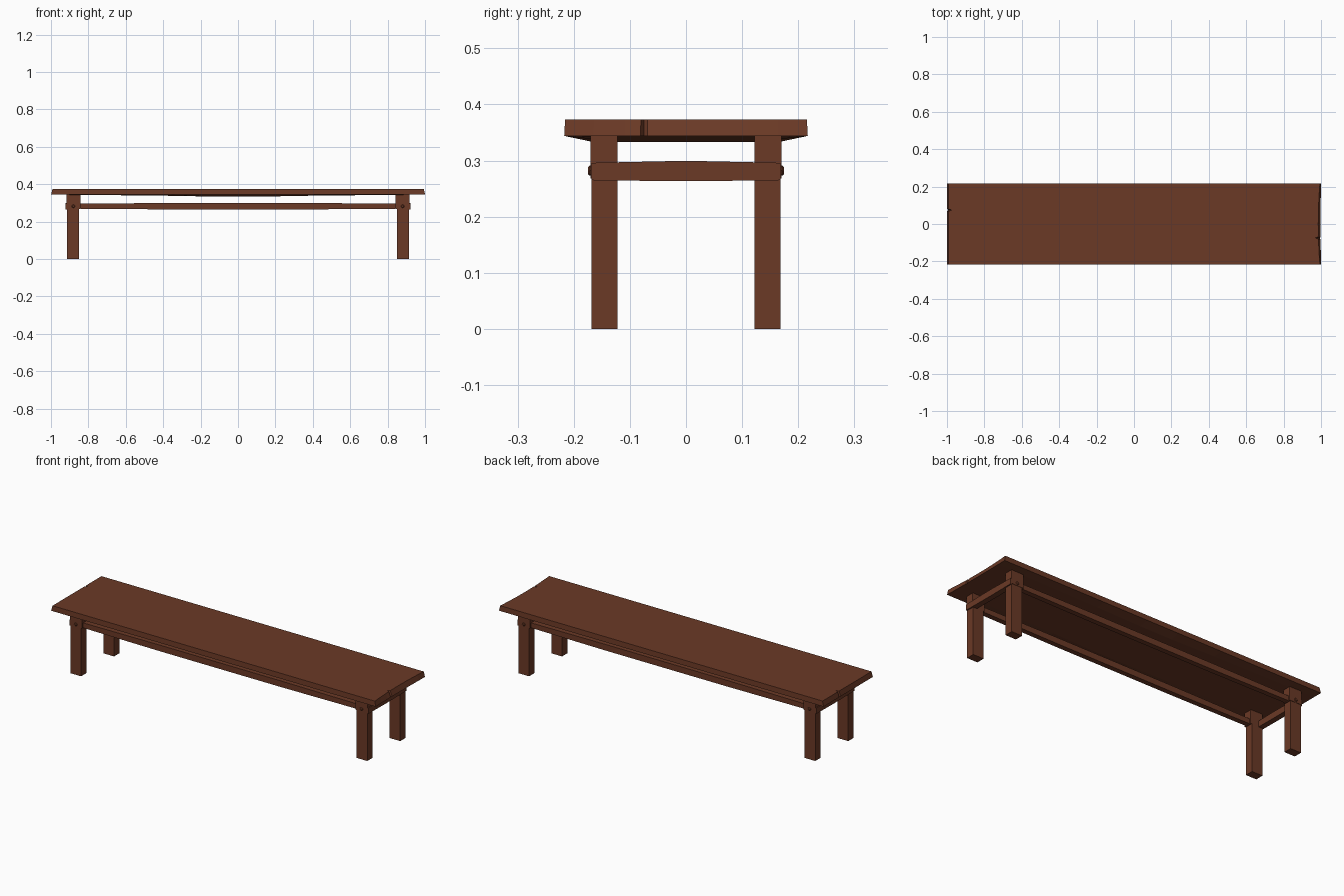
import bpy, bmesh, math
from mathutils import Vector

if "Cube" in bpy.data.objects:
    bpy.data.objects.remove(bpy.data.objects["Cube"])

wood = bpy.data.materials.new("dark brown wood")
wood.diffuse_color = (0.145, 0.041, 0.019, 1)
wood.use_nodes = True
wood.node_tree.nodes["Principled BSDF"].inputs["Base Color"].default_value = wood.diffuse_color


def finish(name, bm):
    bmesh.ops.recalc_face_normals(bm, faces=bm.faces)
    me = bpy.data.meshes.new(name)
    bm.to_mesh(me)
    bm.free()
    me.materials.append(wood)
    ob = bpy.data.objects.new(name, me)
    bpy.context.collection.objects.link(ob)
    return ob


def loft(name, rings):
    """Closed solid through a row of equal-sized rings of points."""
    bm = bmesh.new()
    vs = [[bm.verts.new(p) for p in r] for r in rings]
    n = len(vs[0])
    for a, b in zip(vs, vs[1:]):
        for i in range(n):
            j = (i + 1) % n
            bm.faces.new((a[i], a[j], b[j], b[i]))
    # end caps made of strips so the worn ends stay well shaped
    for r in (vs[0], vs[-1]):
        for i in range(n // 2 - 1):
            bm.faces.new((r[i], r[i + 1], r[n - 2 - i], r[n - 1 - i]))
    return finish(name, bm)


def box(name, x0, x1, y0, y1, z0, z1):
    return loft(name, [[(x, y0, z0), (x, y1, z0), (x, y1, z1), (x, y0, z1)]
                       for x in (x0, x1)])


# seat: thick plank, slightly sagging underneath, with worn, split ends
ys = [-0.217, -0.165, -0.11, -0.081, -0.075, -0.069, 0, 0.069, 0.075, 0.081, 0.11, 0.165, 0.217]


def end_inset(s, y):
    wave = 0.009 * max(0, 1 - (y / 0.217) ** 2) if s > 0 else 0.002
    split = 0.018 if abs(y + s * 0.075) < 0.003 else 0
    return wave + split


rings = []
for x in (-1, -0.84, -0.37, -0.1, 0.1, 0.37, 0.84, 1):
    s = 1 if x > 0 else -1
    tip = abs(x) == 1
    bottom, top = [], []
    sag = {1: 0, 0.84: 0.001, 0.37: 0.006, 0.1: 0.011}[abs(x)]
    for y in ys:
        e = end_inset(s, y) if tip else 0
        inner = 1 if abs(y) < 0.2 else 0
        bottom.append((x - s * e * 0.3, y, 0.344 - sag * inner))
        top.append((x - s * (e + (0.006 if tip else 0)), y * 0.993, 0.373))
    rings.append(bottom + top[::-1])
loft("seat", rings)

# legs with wider upper blocks, and pegs
for sx, side in ((-1, "left"), (1, "right")):
    for sy, end in ((-1, "front"), (1, "back")):
        tag = f"{end}_{side}"
        box("leg_" + tag, sx * 0.849, sx * 0.914, sy * 0.122, sy * 0.168, 0, 0.347)
        box("leg_block_" + tag, sx * 0.842, sx * 0.916, sy * 0.124, sy * 0.170, 0.268, 0.346)
        rp = [[(sx * 0.88 + r * math.cos(k * math.pi / 4), sy * y,
                0.282 + r * math.sin(k * math.pi / 4)) for k in range(8)]
              for y, r in ((0.15, 0.009), (0.172, 0.009), (0.175, 0.006))]
        loft("peg_" + tag, rp)

# end rails, thickest in the middle
for sx, side in ((-1, "left"), (1, "right")):
    loft("end_rail_" + side,
         [[(sx * 0.89, y, a), (sx * 0.921, y, a), (sx * 0.921, y, b), (sx * 0.89, y, b)]
          for y, a, b in ((-0.168, 0.265, 0.296), (-0.03, 0.2635, 0.299),
                          (0.03, 0.2635, 0.299), (0.168, 0.265, 0.296))])

# long rails between the legs
for sy, side in ((-1, "front"), (1, "back")):
    loft("long_rail_" + side,
         [[(x, sy * 0.132, a), (x, sy * 0.160, a), (x, sy * 0.160, b), (x, sy * 0.132, b)]
          for x, a, b in ((-0.9, 0.269, 0.296), (-0.37, 0.265, 0.299),
                          (0.37, 0.265, 0.299), (0.9, 0.269, 0.296))])
